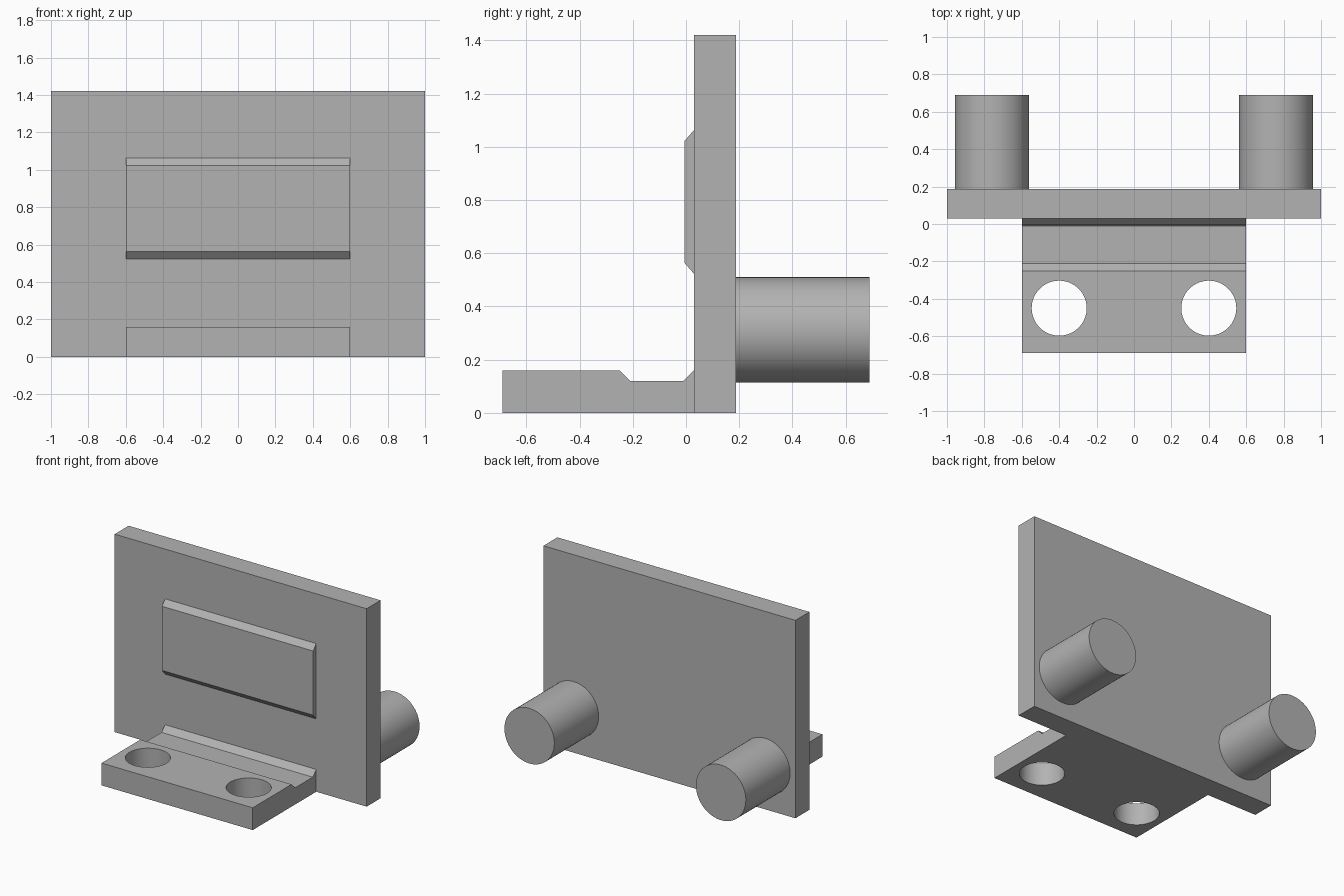
import bpy, bmesh, math
from mathutils import Matrix

cube = bpy.data.objects.get("Cube")
if cube:
    bpy.data.objects.remove(cube, do_unlink=True)

grey = bpy.data.materials.new("light grey")
grey.use_nodes = True
colour = (0.45, 0.45, 0.45, 1)
grey.diffuse_color = colour
grey.node_tree.nodes["Principled BSDF"].inputs["Base Color"].default_value = colour


def finish(name, bm):
    bmesh.ops.recalc_face_normals(bm, faces=bm.faces)
    mesh = bpy.data.meshes.new(name)
    bm.to_mesh(mesh)
    bm.free()
    mesh.materials.append(grey)
    obj = bpy.data.objects.new(name, mesh)
    bpy.context.collection.objects.link(obj)
    return obj


def extrude_profile(name, half_width, profile):
    """Sweep a (y, z) outline along x, centred."""
    bm = bmesh.new()
    face = bm.faces.new([bm.verts.new((-half_width, y, z)) for y, z in profile])
    swept = bmesh.ops.extrude_face_region(bm, geom=[face])["geom"]
    verts = [v for v in swept if isinstance(v, bmesh.types.BMVert)]
    bmesh.ops.translate(bm, verts=verts, vec=(2 * half_width, 0, 0))
    return finish(name, bm)


def cylinder(name, radius, length, centre, rotation=Matrix()):
    bm = bmesh.new()
    bmesh.ops.create_cone(bm, cap_ends=True, segments=64, radius1=radius,
                          radius2=radius, depth=length,
                          matrix=Matrix.Translation(centre) @ rotation)
    return finish(name, bm)


def smooth(obj):
    bpy.ops.object.select_all(action="DESELECT")
    obj.select_set(True)
    bpy.context.view_layer.objects.active = obj
    bpy.ops.object.shade_smooth_by_angle(angle=math.radians(30))


# Upright plate
front, back = 0.03, 0.188
extrude_profile("back_plate", 1.0,
                [(front, 0), (back, 0), (back, 1.42), (front, 1.42)])

# Raised pad with bevelled top and bottom edges
extrude_profile("front_pad", 0.6,
                [(front, 0.523), (-0.005, 0.563), (-0.005, 1.023), (front, 1.063)])

# Grooved foot
foot = extrude_profile("foot", 0.6, [
    (-0.69, 0), (front, 0), (front, 0.16), (-0.01, 0.12),
    (-0.21, 0.12), (-0.25, 0.16), (-0.69, 0.16)])

# Bolt holes through the foot
cutters = []
for side in (-1, 1):
    cutter = cylinder("hole_cutter", 0.147, 0.6, (side * 0.4, -0.45, 0.08))
    cutter.hide_render = True
    cutters.append(cutter)
    cut = foot.modifiers.new("bolt_hole", "BOOLEAN")
    cut.operation = "DIFFERENCE"
    cut.solver = "EXACT"
    cut.object = cutter
bpy.ops.object.select_all(action="DESELECT")
foot.select_set(True)
bpy.context.view_layer.objects.active = foot
for modifier in list(foot.modifiers):
    bpy.ops.object.modifier_apply(modifier=modifier.name)
for cutter in cutters:
    bpy.data.objects.remove(cutter, do_unlink=True)
smooth(foot)

# Rear pegs
turn = Matrix.Rotation(math.pi / 2, 4, "X")
for side, label in ((1, "left"), (-1, "right")):
    peg = cylinder(label + "_peg", 0.198, 0.69 - back,
                   (side * 0.76, (0.69 + back) / 2, 0.312), turn)
    smooth(peg)
